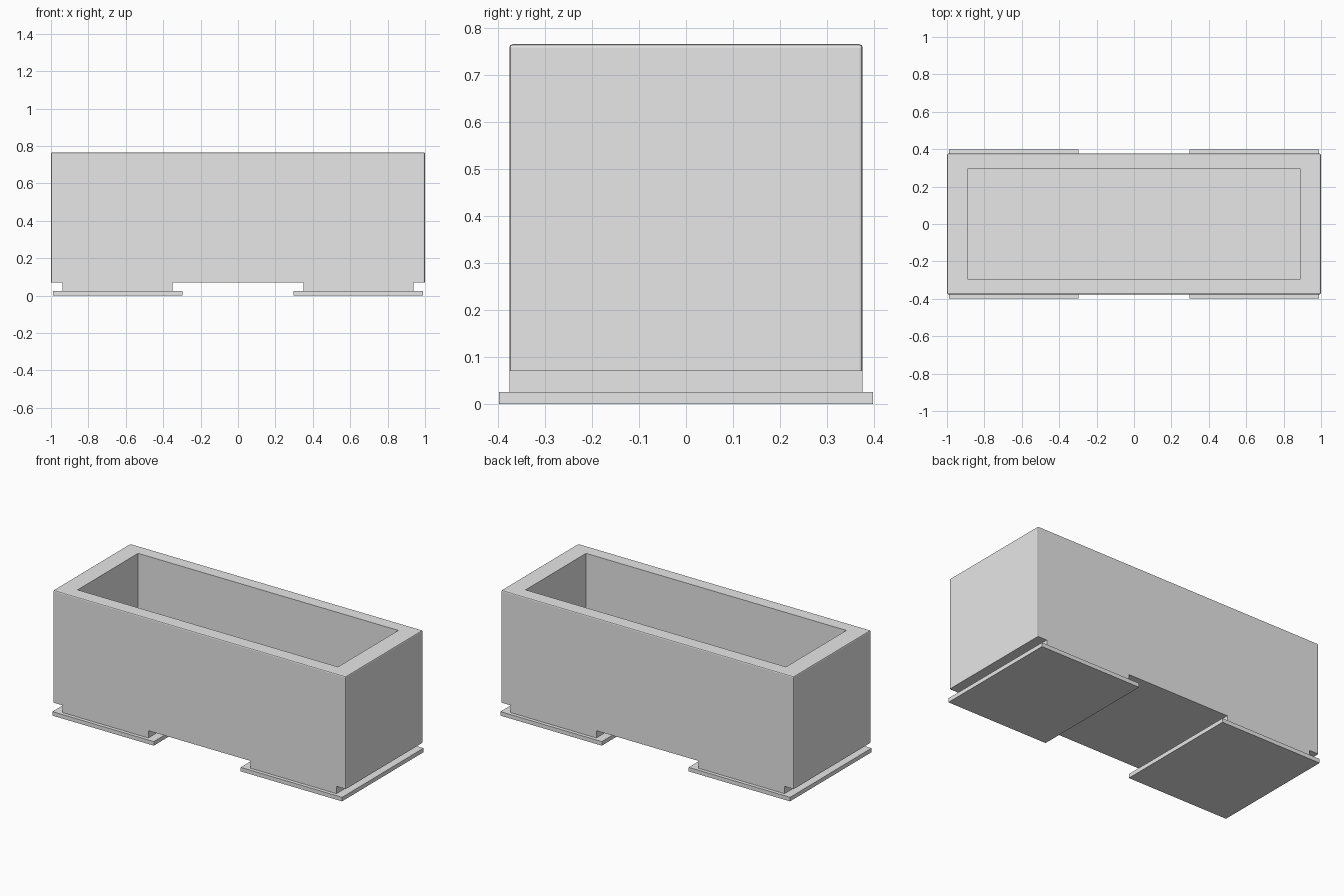
import bpy
import bmesh
from mathutils import Vector

default = bpy.data.objects.get("Cube")
if default:
    bpy.data.objects.remove(default, do_unlink=True)

grey = bpy.data.materials.new("light_grey")
grey.use_nodes = True
grey.diffuse_color = (0.8, 0.8, 0.8, 1)
grey.node_tree.nodes["Principled BSDF"].inputs["Base Color"].default_value = grey.diffuse_color


def box_mesh(lo, hi):
    """A bmesh box between two opposite corners."""
    lo, hi = Vector(lo), Vector(hi)
    bm = bmesh.new()
    bmesh.ops.create_cube(bm, size=1)
    bmesh.ops.scale(bm, vec=hi - lo, verts=bm.verts)
    bmesh.ops.translate(bm, vec=(lo + hi) / 2, verts=bm.verts)
    return bm


def add_object(name, bm):
    mesh = bpy.data.meshes.new(name)
    bm.to_mesh(mesh)
    bm.free()
    mesh.materials.append(grey)
    obj = bpy.data.objects.new(name, mesh)
    bpy.context.collection.objects.link(obj)
    return obj


# Trough body: outer edges softened except around the underside
BOTTOM, TOP = 0.07, 0.765
bm = box_mesh((-1, -0.376, BOTTOM), (1, 0.376, TOP))
edges = [e for e in bm.edges if max(v.co.z for v in e.verts) > BOTTOM + 0.1]
bmesh.ops.bevel(bm, geom=edges, offset=0.007, segments=2, profile=0.5, affect='EDGES')

# Cavity: inset the rim, fit it to the opening, then sink the floor
rim = max(bm.faces, key=lambda f: f.calc_center_median().z + f.calc_area())
bmesh.ops.inset_region(bm, faces=[rim], thickness=0.05)
for v in rim.verts:
    v.co.x = 0.89 if v.co.x > 0 else -0.89
    v.co.y = 0.295 if v.co.y > 0 else -0.295
floor = bmesh.ops.extrude_discrete_faces(bm, faces=[rim])["faces"][0]
for v in floor.verts:
    v.co.z = 0.15
bmesh.ops.recalc_face_normals(bm, faces=bm.faces)
add_object("trough_body", bm)

# Two feet, each a block on a wider base plate
for side, s in (("left", 1), ("right", -1)):
    for part, x0, x1, y, z0, z1 in (
        ("foot_block", 0.35, 0.937, 0.376, 0.025, BOTTOM),
        ("foot_plate", 0.297, 0.99, 0.398, 0, 0.025),
    ):
        xs = sorted((s * x0, s * x1))
        add_object(f"{side}_{part}", box_mesh((xs[0], -y, z0), (xs[1], y, z1)))
